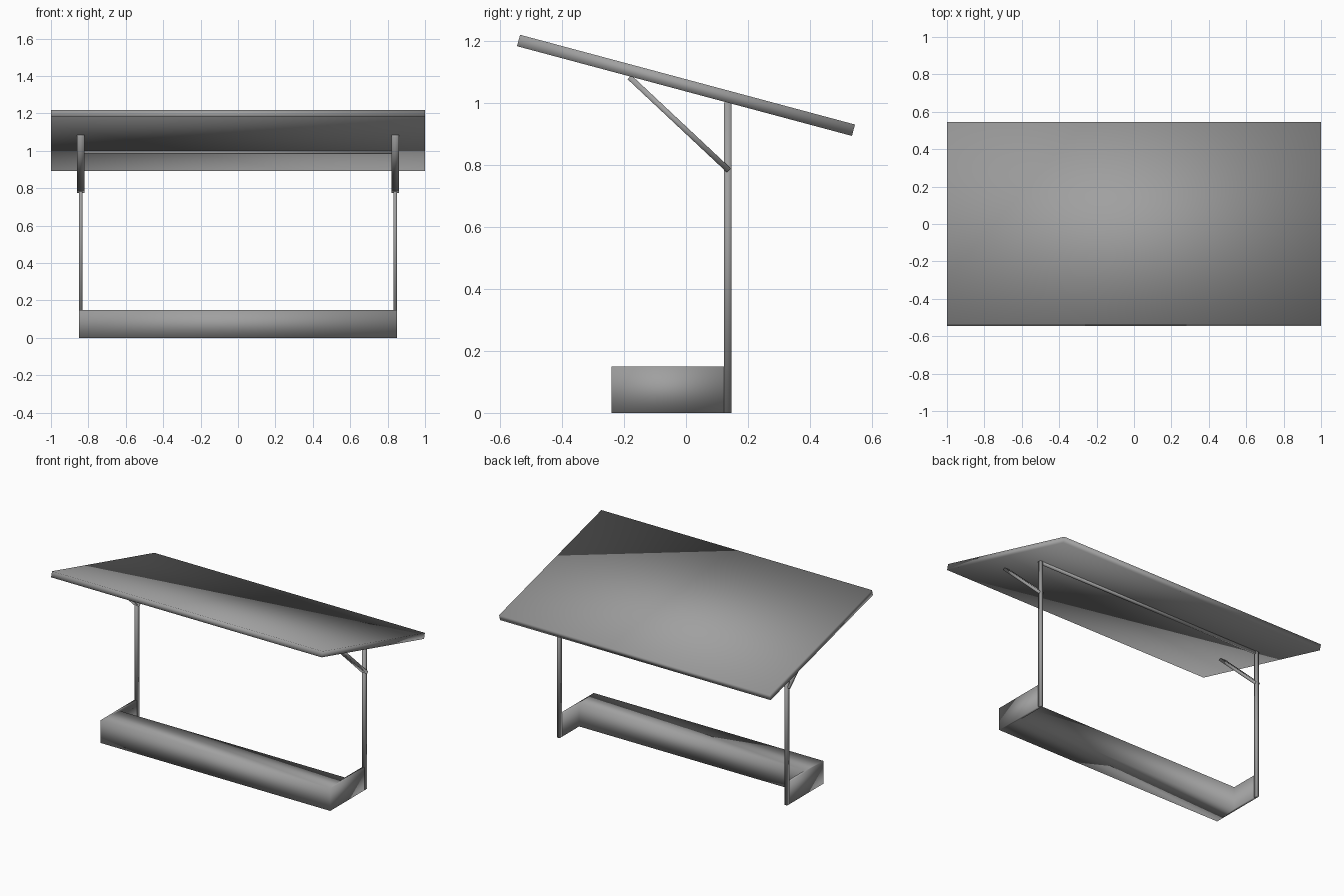
import bpy, bmesh, math
from mathutils import Matrix, Vector

cube = bpy.data.objects.get("Cube")
if cube:
    bpy.data.objects.remove(cube, do_unlink=True)

grey = bpy.data.materials.new("mid grey")
grey.use_nodes = True
grey.diffuse_color = (0.35, 0.35, 0.35, 1)
grey.node_tree.nodes["Principled BSDF"].inputs["Base Color"].default_value = grey.diffuse_color


def finish(name, bm):
    bmesh.ops.recalc_face_normals(bm, faces=bm.faces)
    for face in bm.faces:
        face.smooth = True  # soft shading carries round every edge
    mesh = bpy.data.meshes.new(name)
    bm.to_mesh(mesh)
    bm.free()
    mesh.materials.append(grey)
    obj = bpy.data.objects.new(name, mesh)
    bpy.context.collection.objects.link(obj)
    return obj


def box(name, size, centre, tilt=0.0):
    """Box of the given size, tilted about the x axis."""
    bm = bmesh.new()
    matrix = (Matrix.Translation(centre) @ Matrix.Rotation(tilt, 4, 'X')
              @ Matrix.Diagonal((*size, 1)))
    bmesh.ops.create_cube(bm, size=1, matrix=matrix)
    return finish(name, bm)


# Sloping roof slab, high at the front
box("roof", (2.0, 1.118, 0.038), (0, 0, 1.056), math.radians(-15))

# U-shaped base: a broad front block with thin arms running back to the posts
outer, inner = 0.85, 0.832
front, step, back = -0.24, -0.06, 0.123
half = [(outer, front), (outer, back), (inner, back), (inner, step)]
outline = half + [(-x, y) for x, y in reversed(half)]
bm = bmesh.new()
floor = bm.faces.new([bm.verts.new((x, y, 0)) for x, y in outline])
walls = bmesh.ops.extrude_face_region(bm, geom=[floor], use_keep_orig=True)
top = [v for v in walls["geom"] if isinstance(v, bmesh.types.BMVert)]
bmesh.ops.translate(bm, vec=(0, 0, 0.15), verts=top)
finish("base", bm)

# Posts and diagonal braces on both sides
low, high = Vector((0.138, 0.782)), Vector((-0.182, 1.082))
run = high - low
middle = (low + high) / 2
for side, sign in (("left", 1), ("right", -1)):
    x = 0.841 * sign
    box(side + "_post", (0.018, 0.024, 1.0), (x, 0.135, 0.5))
    box(side + "_brace", (0.04, run.length, 0.018), (x, middle.x, middle.y),
        math.atan2(run.y, run.x))

# Beam joining the post tops
box("top_beam", (1.67, 0.018, 0.015), (0, 0.135, 0.992))
